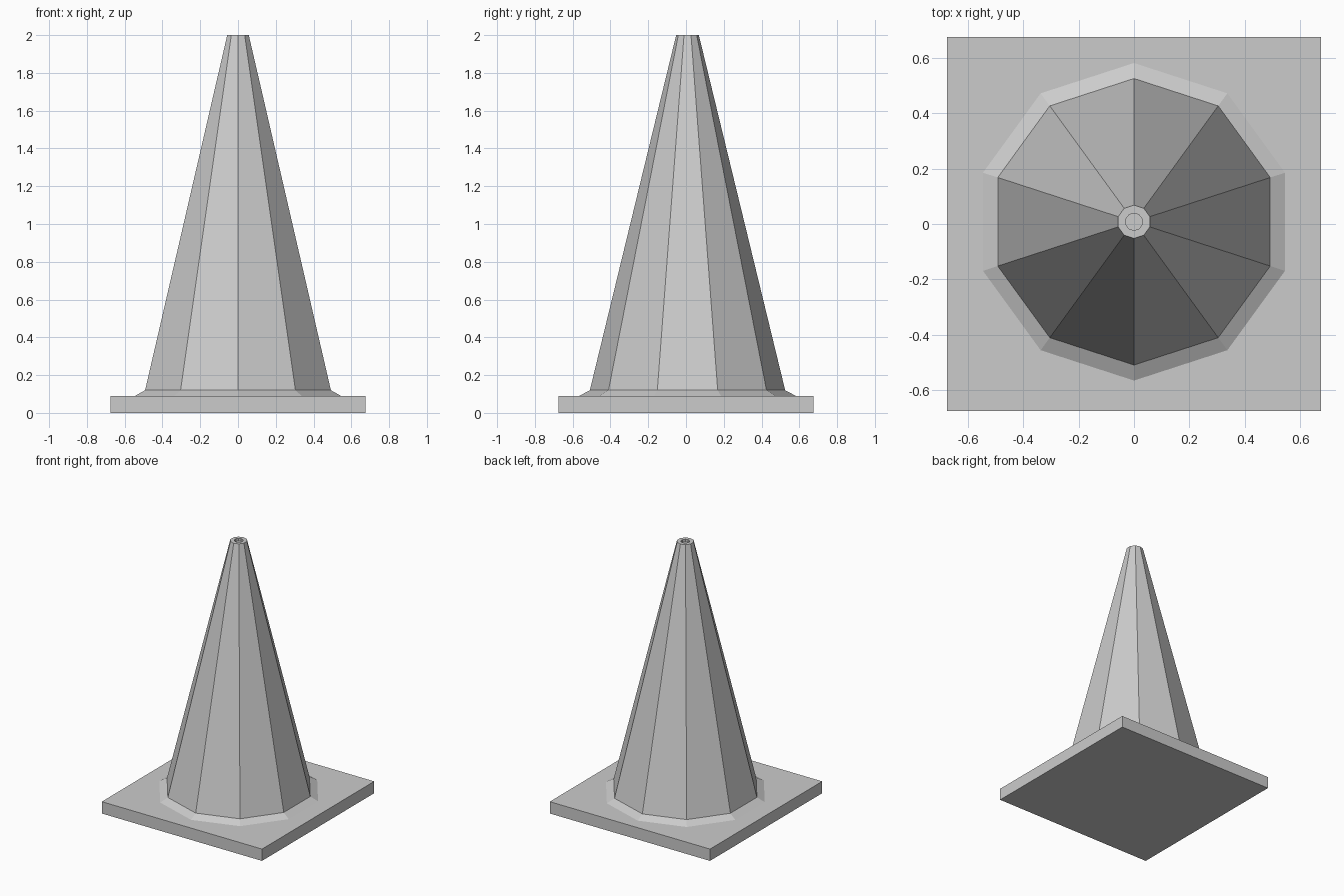
import bpy, bmesh, math

if "Cube" in bpy.data.objects:
    bpy.data.objects.remove(bpy.data.objects["Cube"])

SIDES = 10
CENTRE_Y = 0.008


def add_object(name, bm):
    bmesh.ops.recalc_face_normals(bm, faces=bm.faces)
    mesh = bpy.data.meshes.new(name)
    bm.to_mesh(mesh)
    bm.free()
    obj = bpy.data.objects.new(name, mesh)
    bpy.context.collection.objects.link(obj)
    return obj


def lathe(name, profile, sides):
    """Stack rings of (radius, height) and cap both ends."""
    bm = bmesh.new()
    rings = []
    for r, z in profile:
        angles = [math.pi / 2 + 2 * math.pi * i / sides for i in range(sides)]
        rings.append([bm.verts.new((r * math.cos(a), CENTRE_Y + r * math.sin(a), z))
                      for a in angles])
    for low, high in zip(rings, rings[1:]):
        for i in range(sides):
            j = (i + 1) % sides
            bm.faces.new((low[i], low[j], high[j], high[i]))
    bm.faces.new(rings[0])
    bm.faces.new(rings[-1])
    return add_object(name, bm)


# Square foot plate
bm = bmesh.new()
bmesh.ops.create_cube(bm, size=1)
bmesh.ops.scale(bm, vec=(1.35, 1.35, 0.09), verts=bm.verts)
bmesh.ops.translate(bm, vec=(0, 0, 0.045), verts=bm.verts)
add_object("base_plate", bm)

# Tapered body with flared foot and a shallow recess in the tip
lathe("cone_body", [(0.573, 0.09), (0.517, 0.12), (0.06, 2.0),
                    (0.031, 2.0), (0.031, 1.98)], SIDES)
